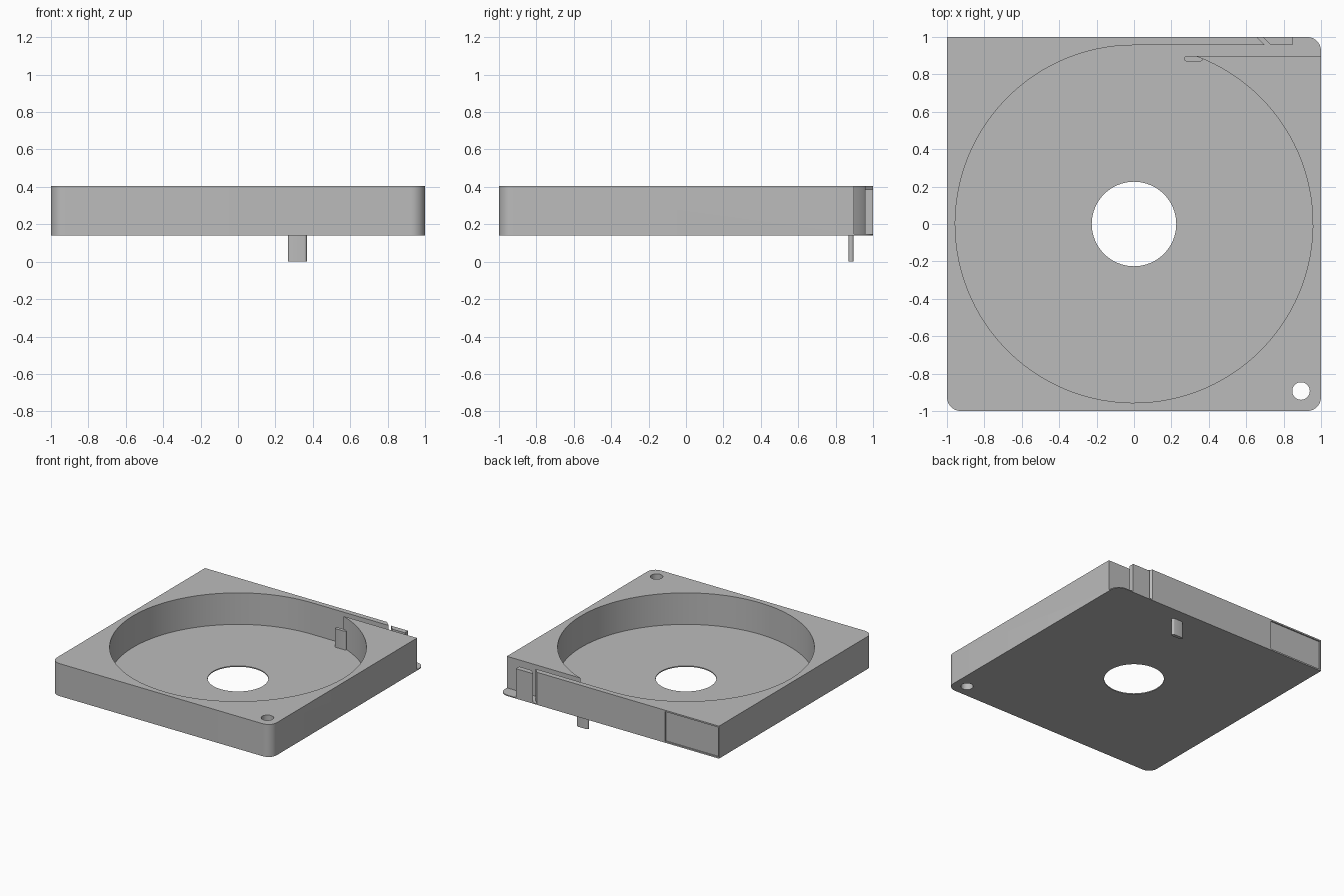
import bpy, bmesh
from math import sin, cos, asin, pi, radians

cube = bpy.data.objects.get("Cube")
if cube:
    bpy.data.objects.remove(cube, do_unlink=True)

BOTTOM, FLOOR, TOP = 0.139, 0.147, 0.406
POCKET_R, LIP_Y = 0.956, 0.897

grey = bpy.data.materials.new("plain grey")
grey.use_nodes = True
grey.diffuse_color = (0.5, 0.5, 0.5, 1)
grey.node_tree.nodes["Principled BSDF"].inputs["Base Color"].default_value = (0.5, 0.5, 0.5, 1)


def arc(cx, cy, r, start, end, steps):
    """Points along an arc, angles in radians."""
    return [(cx + r * cos(start + (end - start) * i / steps),
             cy + r * sin(start + (end - start) * i / steps)) for i in range(steps + 1)]


def circle(cx, cy, r, steps):
    return arc(cx, cy, r, 0, 2 * pi, steps)[:-1]


def box(x0, x1, y0, y1):
    return [(x0, y0), (x1, y0), (x1, y1), (x0, y1)]


def prism(name, outline, z0, z1):
    """Extrude a flat outline between two heights."""
    bm = bmesh.new()
    face = bm.faces.new([bm.verts.new((x, y, z0)) for x, y in outline])
    new = bmesh.ops.extrude_face_region(bm, geom=[face])["geom"]
    verts = [v for v in new if isinstance(v, bmesh.types.BMVert)]
    bmesh.ops.translate(bm, verts=verts, vec=(0, 0, z1 - z0))
    bmesh.ops.recalc_face_normals(bm, faces=bm.faces)
    mesh = bpy.data.meshes.new(name)
    bm.to_mesh(mesh)
    bm.free()
    mesh.materials.append(grey)
    obj = bpy.data.objects.new(name, mesh)
    bpy.context.collection.objects.link(obj)
    return obj


def activate(obj):
    bpy.ops.object.select_all(action='DESELECT')
    obj.select_set(True)
    bpy.context.view_layer.objects.active = obj


def cut(obj, name, outline, z0, z1):
    """Subtract a prism and discard the cutter."""
    cutter = prism(name, outline, z0, z1)
    cutter.hide_render = True
    mod = obj.modifiers.new(name, 'BOOLEAN')
    mod.operation = 'DIFFERENCE'
    mod.solver = 'EXACT'
    mod.object = cutter
    activate(obj)
    bpy.ops.object.modifier_apply(modifier=mod.name)
    bpy.data.objects.remove(cutter, do_unlink=True)


# Square case with three rounded corners and one sharp corner
R = 0.075
C = 1 - R
outline = (arc(-C, -C, R, pi, 1.5 * pi, 10) + arc(C, -C, R, 1.5 * pi, 2 * pi, 10)
           + arc(C, C, R, 0, pi / 2, 10) + [(-1, 1)])
case = prism("case", outline, BOTTOM, TOP)

# Round pocket, tangent exit channel, cleared corner and slanted slit in one profile
pocket = arc(0, 0, POCKET_R, pi / 2, 2 * pi + asin(LIP_Y / POCKET_R), 110)
pocket += [(1.1, LIP_Y), (1.1, 1.1), (0.847, 1.1), (0.847, POCKET_R),
           (0.733, POCKET_R), (0.668, 1.021), (0.634, 1.021), (0.699, POCKET_R)]
cut(case, "pocket", pocket, FLOOR, 0.6)

# Lower top on the small block beside the slit
cut(case, "block_top", [(0.717, 0.94), (0.9, 0.94), (0.9, 1.1), (0.652, 1.1), (0.652, 1.021)],
    0.385, 0.6)

# Through holes: centre and corner
cut(case, "centre_hole", circle(0, 0, 0.226, 64), 0, 0.3)
cut(case, "corner_hole", circle(0.893, -0.893, 0.047, 32), 0, 0.6)

# Shallow label recess on the back
cut(case, "label_recess", box(-0.99, -0.51, 0.99, 1.1), BOTTOM + 0.012, TOP - 0.012)

# Flat peg through the floor at the channel mouth
r = 0.0135
peg = prism("peg", arc(0.267 + r, 0.883, r, pi / 2, 1.5 * pi, 8)
            + arc(0.368 - r, 0.883, r, -pi / 2, pi / 2, 8), 0, 0.3)

for obj in (case, peg):
    activate(obj)
    bpy.ops.object.shade_smooth_by_angle(angle=radians(30))
